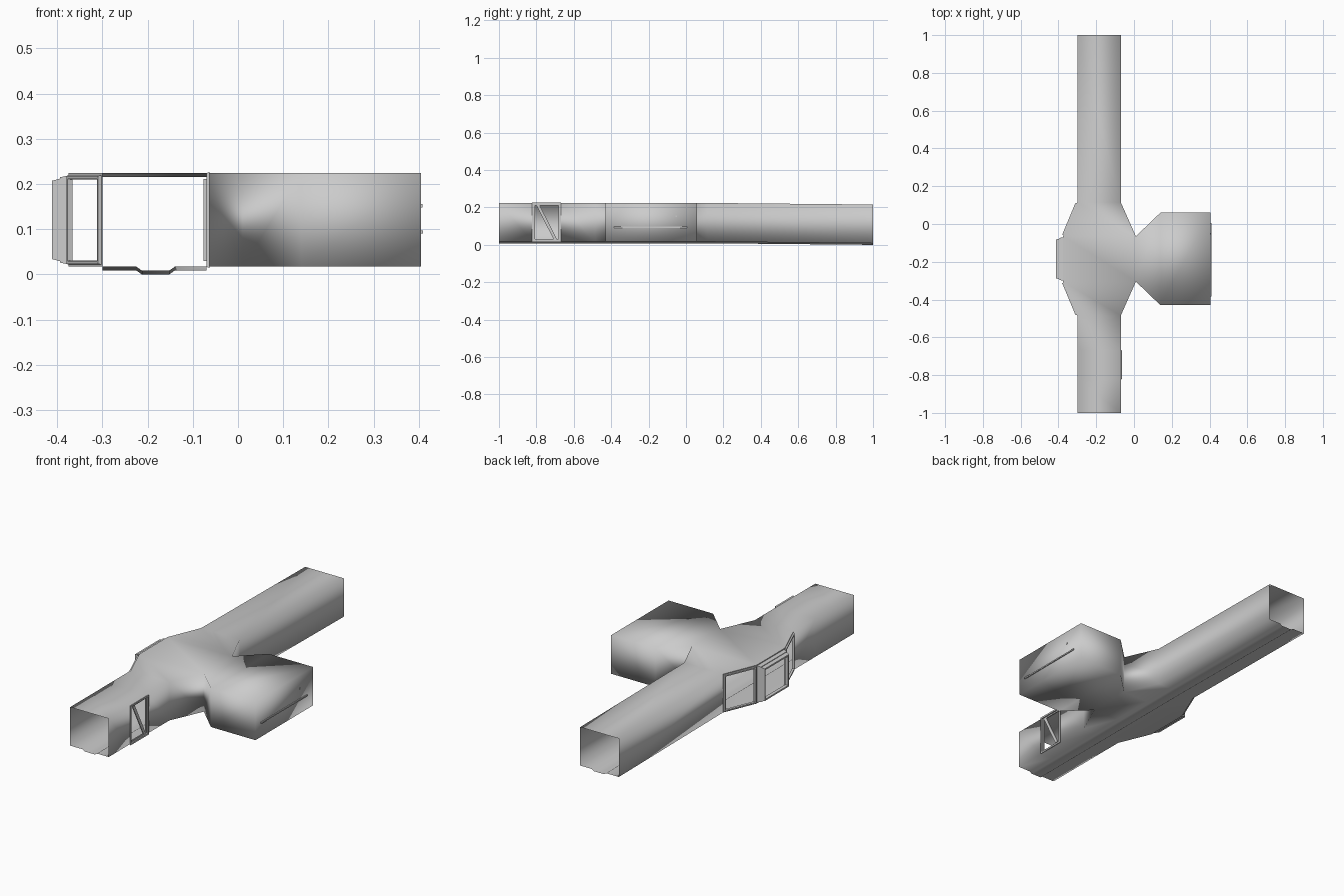
import bpy, bmesh
from mathutils import Vector

if "Cube" in bpy.data.objects:
    bpy.data.objects.remove(bpy.data.objects["Cube"])

TOP, FLOOR, CHANNEL = 0.224, 0.017, 0.0085


def drop(y):
    """The rear passage slopes gently down towards its open end."""
    return -0.0085 * max(0.0, (y - 0.115) / 0.885)


def finish(bm, name, smooth):
    bmesh.ops.remove_doubles(bm, verts=bm.verts, dist=1e-5)
    bmesh.ops.recalc_face_normals(bm, faces=bm.faces)
    me = bpy.data.meshes.new(name)
    bm.to_mesh(me)
    bm.free()
    for p in me.polygons:
        p.use_smooth = smooth
    ob = bpy.data.objects.new(name, me)
    bpy.context.collection.objects.link(ob)
    return ob


def face(bm, pts):
    bm.faces.new([bm.verts.new(p) for p in pts])


def wall(bm, a, b):
    (ax, ay), (bx, by) = a, b
    face(bm, [(ax, ay, FLOOR + drop(ay)), (bx, by, FLOOR + drop(by)),
              (bx, by, TOP + drop(by)), (ax, ay, TOP + drop(ay))])


def window(name, a, b, rings):
    """Open frame over the wall a-b: a chain of (inset, outward depth) rectangles."""
    a, b = Vector((*a, 0)), Vector((*b, 0))
    d = (b - a).normalized()
    out = Vector((d.y, -d.x, 0))
    bm = bmesh.new()
    loops = []
    for inset, depth in rings:
        p, q = a + d * inset + out * depth, b - d * inset + out * depth
        lo, hi = Vector((0, 0, FLOOR + inset)), Vector((0, 0, TOP - inset))
        loops.append([p + lo, q + lo, q + hi, p + hi])
    for r0, r1 in zip(loops, loops[1:]):
        for i in range(4):
            j = (i + 1) % 4
            face(bm, [r0[i], r0[j], r1[j], r1[i]])
    finish(bm, name, False)


def prism(name, pts, x0, x1):
    """Extrude a (y, z) polygon along x."""
    bm = bmesh.new()
    f = bm.faces.new([bm.verts.new((x0, y, z)) for y, z in pts])
    r = bmesh.ops.extrude_face_region(bm, geom=[f])
    for v in r["geom"]:
        if isinstance(v, bmesh.types.BMVert):
            v.co.x = x1
    bm.faces.new([v for v in reversed(
        [bm.verts.new((x0, y, z)) for y, z in pts])]) if len(bm.faces) < len(pts) + 2 else None
    finish(bm, name, False)


# Passage stations: y, left x, right x
stations = [(1, -0.30, -0.07), (0.115, -0.30, -0.07), (-0.065, -0.375, 0.01),
            (-0.305, -0.375, 0.01), (-0.485, -0.30, -0.07), (-0.67, -0.30, -0.07),
            (-0.82, -0.30, -0.07), (-1, -0.30, -0.07)]
WINDOWS, DOOR, THROAT = (1, 2, 3), 5, 2

# Main hollow passage with a sunken floor channel
bm = bmesh.new()
for i, ((y0, l0, r0), (y1, l1, r1)) in enumerate(zip(stations, stations[1:])):
    face(bm, [(l0, y0, TOP + drop(y0)), (l1, y1, TOP + drop(y1)),
              (r1, y1, TOP + drop(y1)), (r0, y0, TOP + drop(y0))])

    def floor_row(y, l, r):
        cols = [(l, FLOOR), (-0.225, FLOOR), (-0.213, CHANNEL),
                (-0.152, CHANNEL), (-0.14, FLOOR), (r, FLOOR)]
        return [(x, y, z + drop(y)) for x, z in cols]
    ra, rb = floor_row(y0, l0, r0), floor_row(y1, l1, r1)
    for k in range(5):
        face(bm, [ra[k], ra[k + 1], rb[k + 1], rb[k]])
    if i not in WINDOWS:
        wall(bm, (l0, y0), (l1, y1))
    if i not in (DOOR, THROAT):
        wall(bm, (r0, y0), (r1, y1))

# Side room joined through the narrow throat: x, front y, back y
room = [(0.01, -0.305, -0.065), (0.14, -0.43, 0.06), (0.405, -0.43, 0.06)]
for (x0, f0, b0), (x1, f1, b1) in zip(room, room[1:]):
    for z in (FLOOR, TOP):
        face(bm, [(x0, f0, z), (x1, f1, z), (x1, b1, z), (x0, b0, z)])
    wall(bm, (x0, f0), (x1, f1))
    wall(bm, (x0, b0), (x1, b1))
wall(bm, (0.405, -0.43), (0.405, 0.06))
finish(bm, "corridor_shell", True)

# Bay windows on the left side
left = [(l, y) for y, l, r in stations]
slanted = [(0, 0), (0.005, 0), (0.006, 0.008), (0.013, 0.008), (0.014, -0.004)]
stepped = [(0, 0), (0.005, 0), (0.009, 0.019), (0.012, 0.019),
           (0.017, 0.037), (0.025, 0.037), (0.026, 0.02)]
window("rear_bay_window", left[1], left[2], slanted)
window("middle_bay_window", left[2], left[3], stepped)
window("front_bay_window", left[3], left[4], slanted)

# Doorway on the right side with a diagonal brace
window("door_frame", (-0.07, -0.82), (-0.07, -0.67),
       [(0, 0), (-0.003, 0.007), (0.006, 0.007), (0.006, 0), (0.013, 0), (0.013, -0.006)])
prism("door_brace", [(-0.80, 0.211), (-0.782, 0.211), (-0.69, 0.03), (-0.708, 0.03)],
      -0.072, -0.067)

# Handrail and small knob on the end wall of the side room
prism("wall_rail", [(-0.385, 0.09), (0.005, 0.09), (0.005, 0.097), (-0.385, 0.097)],
      0.404, 0.41)
prism("wall_knob", [(-0.055, 0.148), (-0.047, 0.148), (-0.047, 0.156), (-0.055, 0.156)],
      0.404, 0.408)
